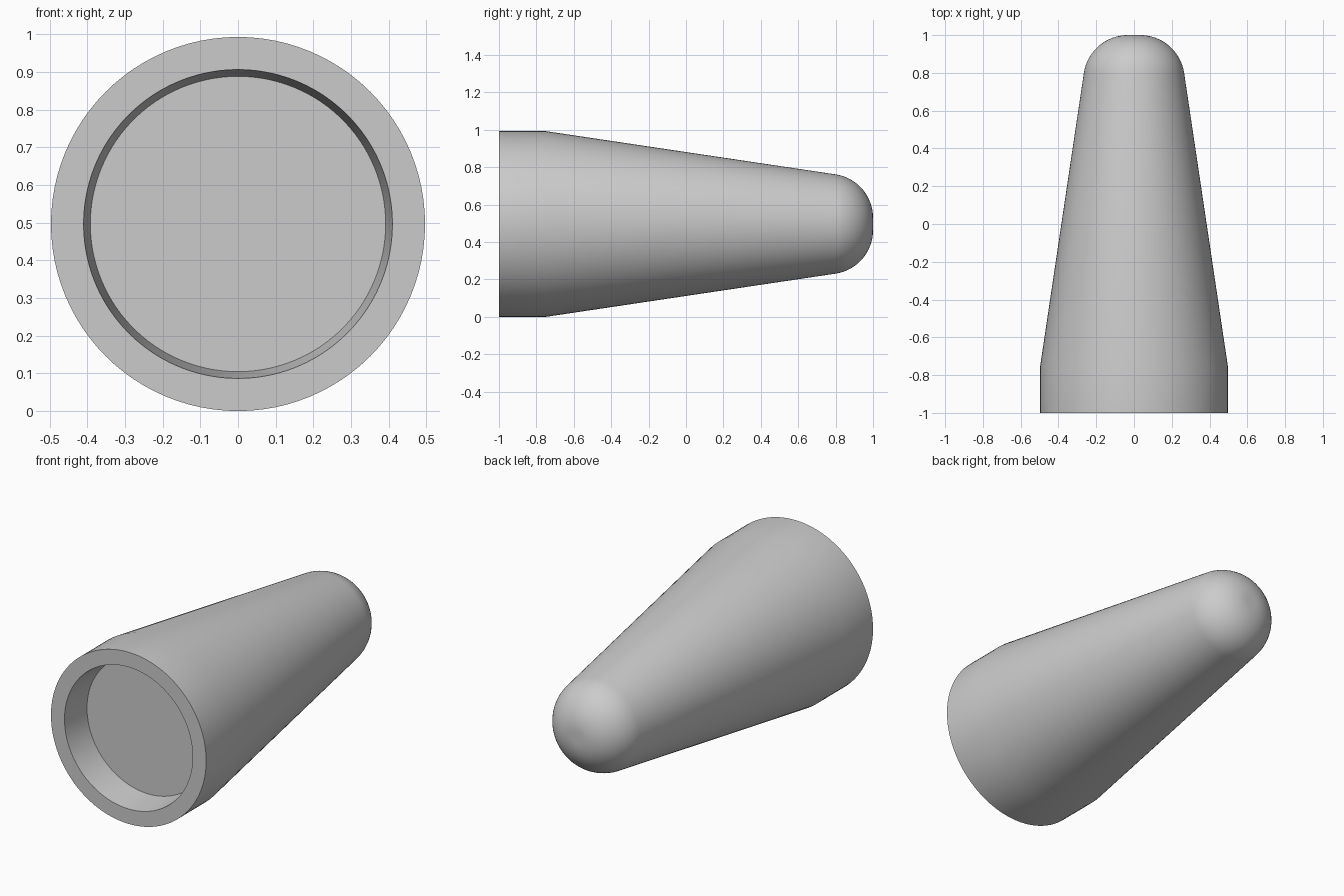
import bpy, bmesh, math
from mathutils import Matrix, Vector

if "Cube" in bpy.data.objects:
    bpy.data.objects.remove(bpy.data.objects["Cube"])

SEGMENTS = 96
RADIUS = 0.4965

# Profile as (radius, y): recessed socket, straight collar, long taper
profile = [(0, -0.82), (0.392, -0.82), (0.41, -1.0), (RADIUS, -1.0), (RADIUS, -0.75)]

# Rounded nose: arc tangent to the taper, ending in a small flat tip
NOSE_R, NOSE_OFFSET, START, STEPS = 0.235, 0.033, math.radians(8.5), 16
for i in range(STEPS + 1):
    a = START + (math.pi / 2 - START) * i / STEPS
    profile.append((NOSE_OFFSET + NOSE_R * math.cos(a), 1 - NOSE_R + NOSE_R * math.sin(a)))
profile.append((0, 1.0))

# Spin the profile around the y axis
bm = bmesh.new()
verts = [bm.verts.new((r, y, 0)) for r, y in profile]
edges = [bm.edges.new(pair) for pair in zip(verts, verts[1:])]
bmesh.ops.spin(bm, geom=verts + edges, cent=(0, 0, 0), axis=(0, 1, 0),
               angle=2 * math.pi, steps=SEGMENTS)
bmesh.ops.remove_doubles(bm, verts=bm.verts, dist=1e-5)
bmesh.ops.recalc_face_normals(bm, faces=bm.faces)
bmesh.ops.transform(bm, matrix=Matrix.Translation(Vector((0, 0, RADIUS))), verts=bm.verts)
mesh = bpy.data.meshes.new("tapered_cap")
bm.to_mesh(mesh)
bm.free()

# Single grey colour
grey = bpy.data.materials.new("grey")
grey.diffuse_color = (0.6, 0.6, 0.6, 1)
grey.use_nodes = True
grey.node_tree.nodes["Principled BSDF"].inputs["Base Color"].default_value = grey.diffuse_color
mesh.materials.append(grey)

cap = bpy.data.objects.new("tapered_cap", mesh)
bpy.context.collection.objects.link(cap)
bpy.context.view_layer.objects.active = cap
cap.select_set(True)
bpy.ops.object.shade_smooth_by_angle(angle=math.radians(30))
